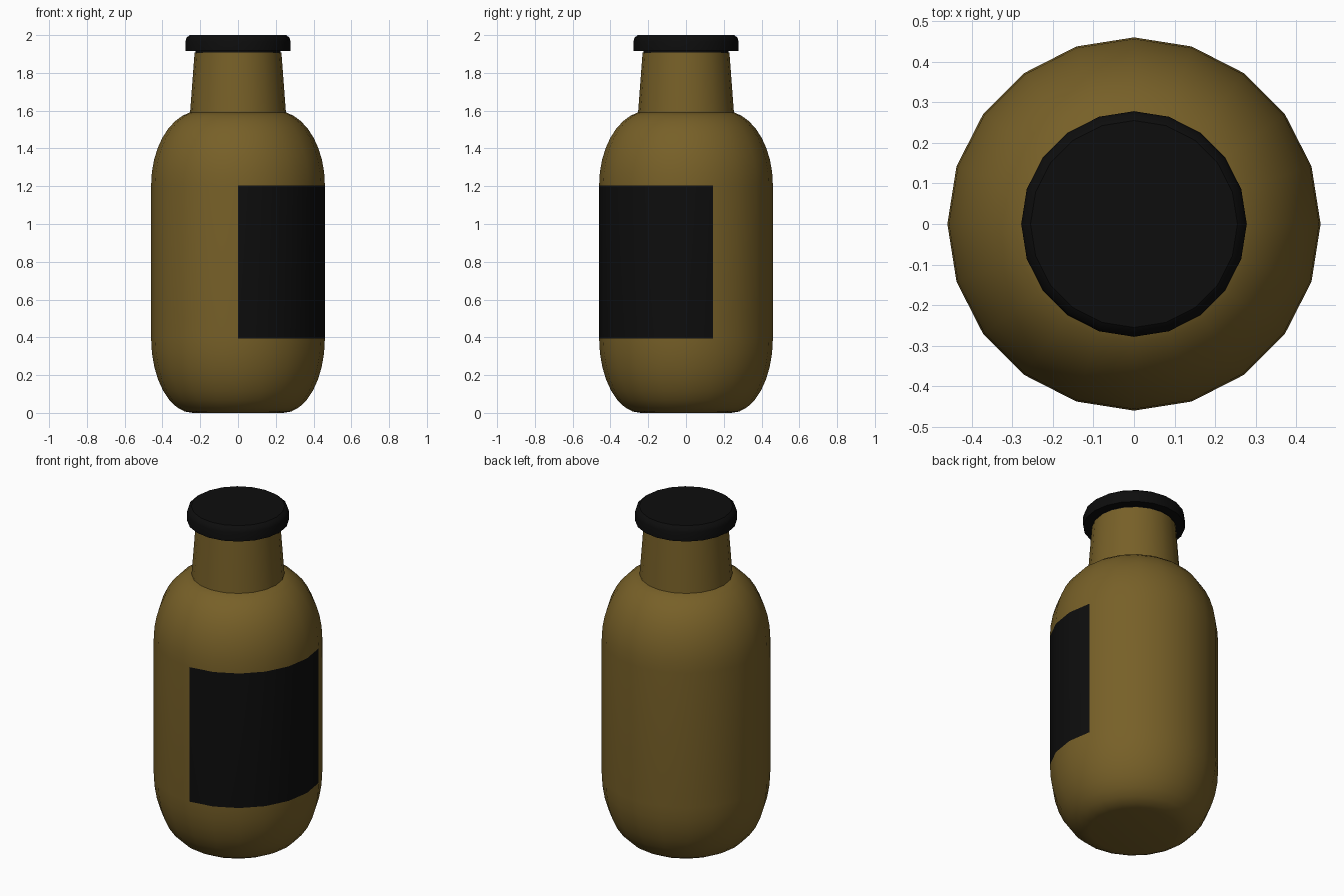
import bpy
import bmesh
from math import sin, cos, pi, radians, atan2, degrees

SIDES = 20

cube = bpy.data.objects.get("Cube")
if cube:
    bpy.data.objects.remove(cube, do_unlink=True)


def material(name, rgb):
    mat = bpy.data.materials.new(name)
    mat.use_nodes = True
    mat.diffuse_color = (*rgb, 1)
    mat.node_tree.nodes["Principled BSDF"].inputs["Base Color"].default_value = (*rgb, 1)
    return mat


def lathe(name, profile, mats):
    """Spin a (radius, height) profile, listed bottom to top, around z."""
    bm = bmesh.new()
    rings = []
    for r, z in profile:
        rings.append([bm.verts.new((r * cos(2 * pi * i / SIDES), r * sin(2 * pi * i / SIDES), z))
                      for i in range(SIDES)])
    for low, high in zip(rings, rings[1:]):
        for i in range(SIDES):
            j = (i + 1) % SIDES
            bm.faces.new((low[i], low[j], high[j], high[i]))
    bm.faces.new(rings[0][::-1])
    bm.faces.new(rings[-1])
    mesh = bpy.data.meshes.new(name)
    bm.to_mesh(mesh)
    bm.free()
    for mat in mats:
        mesh.materials.append(mat)
    obj = bpy.data.objects.new(name, mesh)
    bpy.context.collection.objects.link(obj)
    bpy.ops.object.select_all(action="DESELECT")
    obj.select_set(True)
    bpy.context.view_layer.objects.active = obj
    bpy.ops.object.shade_smooth_by_angle(angle=radians(35))
    return obj


brown = material("brown glass", (0.185, 0.117, 0.021))
black = material("matte black", (0.004, 0.004, 0.004))

# Body: rounded base, straight wall, rounded shoulder
STEPS = 8
LOW, HIGH, RADIUS = 0.395, 1.205, 0.46
base = [(0.24 + 0.22 * cos(a), LOW + LOW * sin(a))
        for a in (-pi / 2 * (1 - i / STEPS) for i in range(STEPS + 1))]
shoulder = [(0.20 + 0.26 * cos(a), HIGH + 0.395 * sin(a))
            for a in (radians(79) * i / STEPS for i in range(STEPS + 1))]
body = lathe("bottle_body", base + shoulder, [brown, black])

# Label: wall faces over six of the sides
for face in body.data.polygons:
    x, y, z = face.center
    if LOW < z < HIGH and abs(face.normal.z) < 0.01 and -90 < degrees(atan2(y, x)) < 18:
        face.material_index = 1

# Tapered neck
lathe("bottle_neck", [(0.255, 1.57), (0.253, 1.6), (0.23, 1.907)], [brown])

# Cap with a short inner plug and a rounded top edge
lathe("bottle_cap", [(0.226, 1.9), (0.226, 1.915), (0.278, 1.915), (0.278, 1.968),
                     (0.272, 1.987), (0.255, 2.0)], [black])
